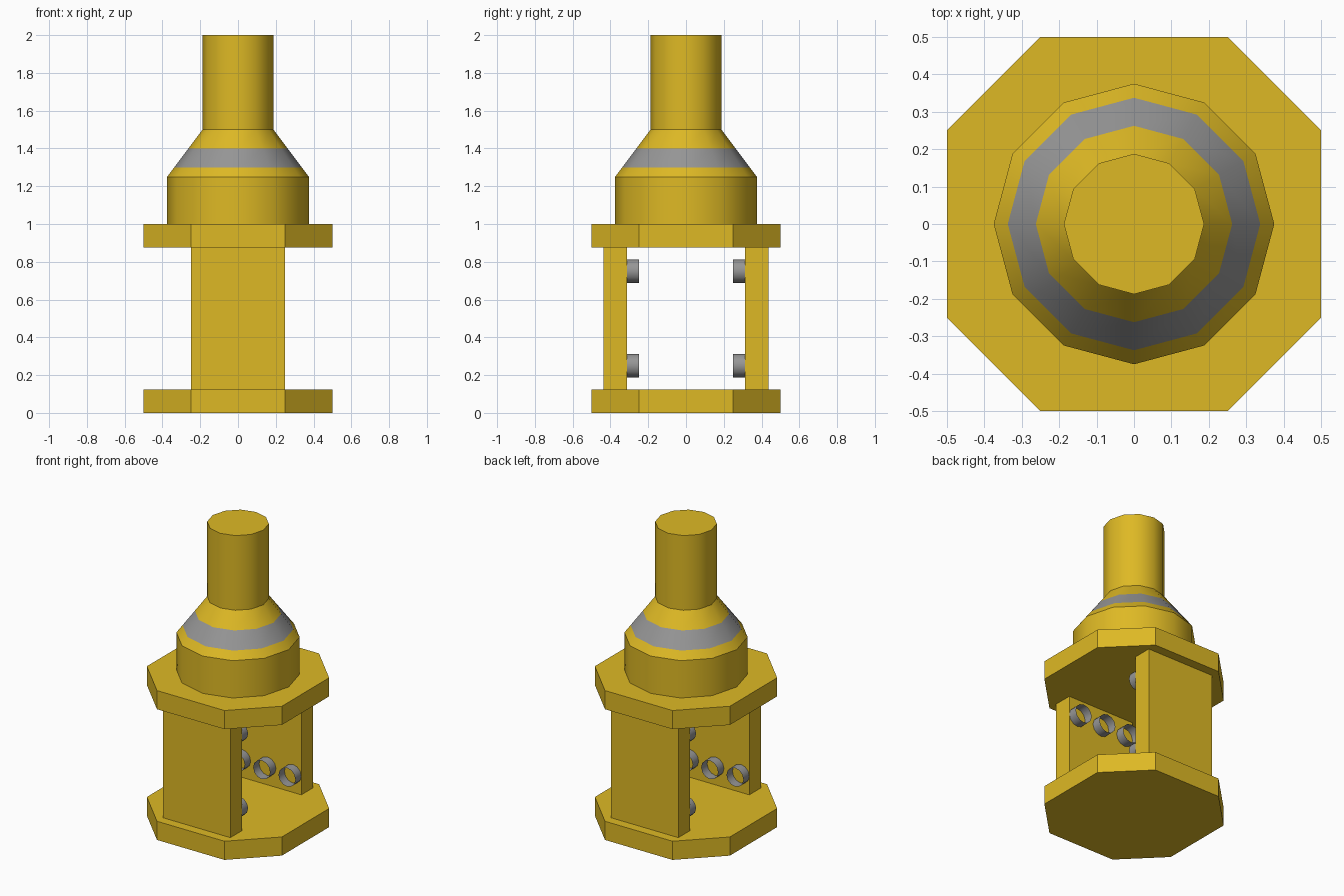
import bpy, bmesh, math
from mathutils import Matrix, Vector

if "Cube" in bpy.data.objects:
    bpy.data.objects.remove(bpy.data.objects["Cube"])


def material(name, rgb):
    m = bpy.data.materials.new(name)
    m.diffuse_color = (*rgb, 1.0)
    m.use_nodes = True
    m.node_tree.nodes["Principled BSDF"].inputs["Base Color"].default_value = m.diffuse_color
    return m


GOLD = material("golden yellow", (0.73, 0.485, 0.018))
GREY = material("mid grey", (0.305, 0.305, 0.305))


def finish(name, bm, mats, smooth=False):
    me = bpy.data.meshes.new(name)
    bm.to_mesh(me)
    bm.free()
    for m in mats:
        me.materials.append(m)
    if smooth:
        me.shade_smooth()
        me.set_sharp_from_angle(angle=math.radians(35))
    ob = bpy.data.objects.new(name, me)
    bpy.context.collection.objects.link(ob)
    return ob


def plate(name, z0, z1):
    """Chamfered square plate, extruded from its outline."""
    outline = [(.25, -.5), (.5, -.25), (.5, .25), (.25, .5),
               (-.25, .5), (-.5, .25), (-.5, -.25), (-.25, -.5)]
    bm = bmesh.new()
    face = bm.faces.new([bm.verts.new((x, y, z0)) for x, y in outline])
    ext = bmesh.ops.extrude_face_region(bm, geom=[face], use_keep_orig=True)
    top = [v for v in ext["geom"] if isinstance(v, bmesh.types.BMVert)]
    bmesh.ops.translate(bm, verts=top, vec=(0, 0, z1 - z0))
    bmesh.ops.recalc_face_normals(bm, faces=bm.faces)
    finish(name, bm, [GOLD])


def wall(name, side):
    bm = bmesh.new()
    bmesh.ops.create_cube(bm, size=1, matrix=Matrix.Translation((0, side * .375, .5))
                          @ Matrix.Diagonal((.5, .125, .75, 1)))
    finish(name, bm, [GOLD])


def ring(name, x, side, z):
    """Short open tube standing out from the inner face of a wall."""
    bm = bmesh.new()
    bmesh.ops.create_cone(bm, cap_ends=False, segments=12, radius1=.0625, radius2=.0625,
                          depth=.0625, matrix=Matrix.Translation((x, side * .28125, z))
                          @ Matrix.Rotation(math.pi / 2, 4, 'X'))
    finish(name, bm, [GREY], smooth=True)


# Base and upper plates
plate("base_plate", 0, .125)
plate("upper_plate", .875, 1)

# Side walls with two rows of three rings each
for label, side in (("front", -1), ("back", 1)):
    wall(label + "_wall", side)
    for row, z in (("lower", .25), ("upper", .75)):
        for i in (-1, 0, 1):
            ring(f"{label}_{row}_ring_{i + 2}", i * .1875, side, z)

# Turned body: drum, cone with grey band, neck
profile = [(.375, 1), (.375, 1.25), (.3375, 1.3), (.2625, 1.4), (.1875, 1.5), (.1875, 2)]
N = 12
bm = bmesh.new()
loops = [[bm.verts.new((r * math.cos(math.tau * k / N), r * math.sin(math.tau * k / N), z))
          for k in range(N)] for r, z in profile]
for lo, hi in zip(loops, loops[1:]):
    for k in range(N):
        j = (k + 1) % N
        bm.faces.new((lo[k], lo[j], hi[j], hi[k]))
bm.faces.new(loops[-1])
bm.faces.new(loops[0][::-1])
for f in bm.faces:
    f.material_index = int(1.3 < f.calc_center_median().z < 1.4)
finish("turned_body", bm, [GOLD, GREY], smooth=True)
